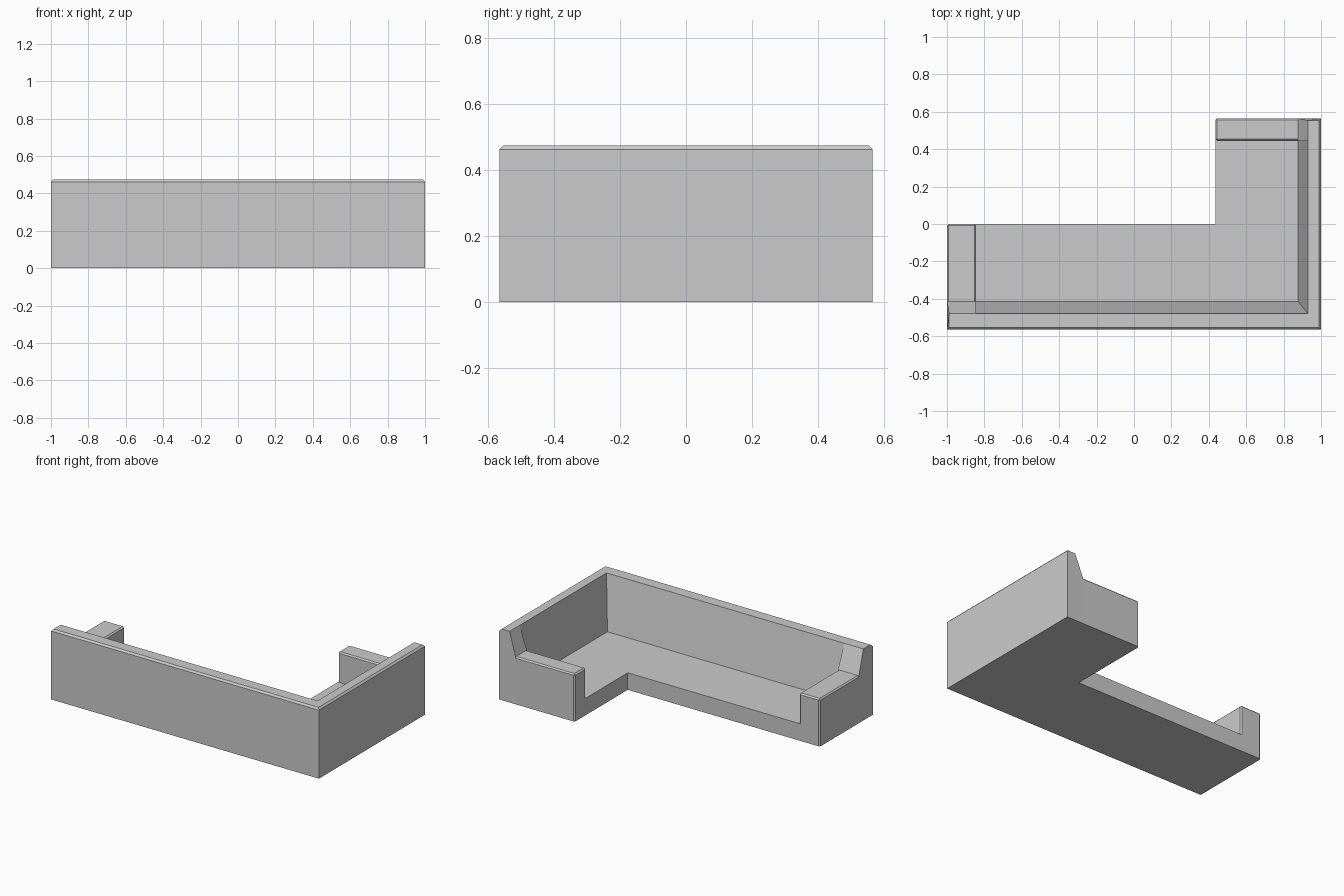
import bpy, bmesh

if "Cube" in bpy.data.objects:
    bpy.data.objects.remove(bpy.data.objects["Cube"])

SEAT_Z, ARM_Z, TOP_Z = 0.115, 0.32, 0.474
HX, HY, BEV = 1.0, 0.565, 0.011


def finish(bm, name):
    bmesh.ops.remove_doubles(bm, verts=bm.verts, dist=1e-5)
    bmesh.ops.dissolve_degenerate(bm, dist=1e-5, edges=bm.edges)
    bmesh.ops.recalc_face_normals(bm, faces=bm.faces)
    mesh = bpy.data.meshes.new(name)
    bm.to_mesh(mesh)
    bm.free()
    obj = bpy.data.objects.new(name, mesh)
    bpy.context.collection.objects.link(obj)
    return obj


def prism(bm, outline, height):
    face = bm.faces.new([bm.verts.new((x, y, 0)) for x, y in outline])
    ext = bmesh.ops.extrude_face_region(bm, geom=[face])
    up = [g for g in ext["geom"] if isinstance(g, bmesh.types.BMVert)]
    bmesh.ops.translate(bm, verts=up, vec=(0, 0, height))


# L-shaped seat slab, tucked slightly under the arms
bm = bmesh.new()
prism(bm, [(-0.86, -0.415), (0.877, -0.415), (0.877, 0.46),
           (0.435, 0.46), (0.435, 0), (-0.86, 0)], SEAT_Z)
finish(bm, "seat")


# Arms: boxes with chamfers everywhere except floor and backrest joint
def arm(name, x0, x1, y0, y1, at_joint):
    bm = bmesh.new()
    prism(bm, [(x0, y0), (x1, y0), (x1, y1), (x0, y1)], ARM_Z)
    edges = [e for e in bm.edges
             if any(v.co.z > 0.01 for v in e.verts)
             and not all(at_joint(v.co) for v in e.verts)]
    bmesh.ops.bevel(bm, geom=edges, offset=BEV * 0.8, segments=1,
                    affect='EDGES', profile=0.5)
    finish(bm, name)


arm("left_arm", -HX, -0.845, -0.415, 0, lambda c: c.y < -0.41)
arm("back_arm", 0.435, 0.877, 0.445, HY, lambda c: c.x > 0.87)


# Backrest: sloped profile swept round the corner, steeper above each arm
def profile(knee, top, foot):
    return [(0, 0), (0, TOP_Z - 0.012), (BEV, TOP_Z), (top, TOP_Z),
            (foot, knee), (foot, 0)]


def long_section(x, knee, chamfer=0):
    return [(x + (chamfer if z == TOP_Z else 0), -HY + d, z)
            for d, z in profile(knee, 0.086, 0.15)]


def short_section(y, knee, chamfer=0):
    return [(HX - d, y - (chamfer if z == TOP_Z else 0), z)
            for d, z in profile(knee, 0.071, 0.123)]


corner = [(s[0], l[1], l[2]) for s, l in
          zip(short_section(0, SEAT_Z), long_section(0, SEAT_Z))]
stations = [long_section(-HX, ARM_Z, BEV), long_section(-0.845, ARM_Z),
            long_section(-0.845, SEAT_Z), corner,
            short_section(0.445, SEAT_Z), short_section(0.445, ARM_Z),
            short_section(HY, ARM_Z, BEV)]
bm = bmesh.new()
rings = [[bm.verts.new(p) for p in s] for s in stations]
for a, b in zip(rings, rings[1:]):
    for i in range(6):
        j = (i + 1) % 6
        # where the profile changes in place, only the step above the seat is new
        if (a[0].co - b[0].co).length < 1e-6:
            if i == 3:
                bm.faces.new((a[3], a[4], b[4]))
            continue
        bm.faces.new((a[i], a[j], b[j], b[i]))
bm.faces.new(rings[0])
bm.faces.new(rings[-1])
finish(bm, "backrest")
